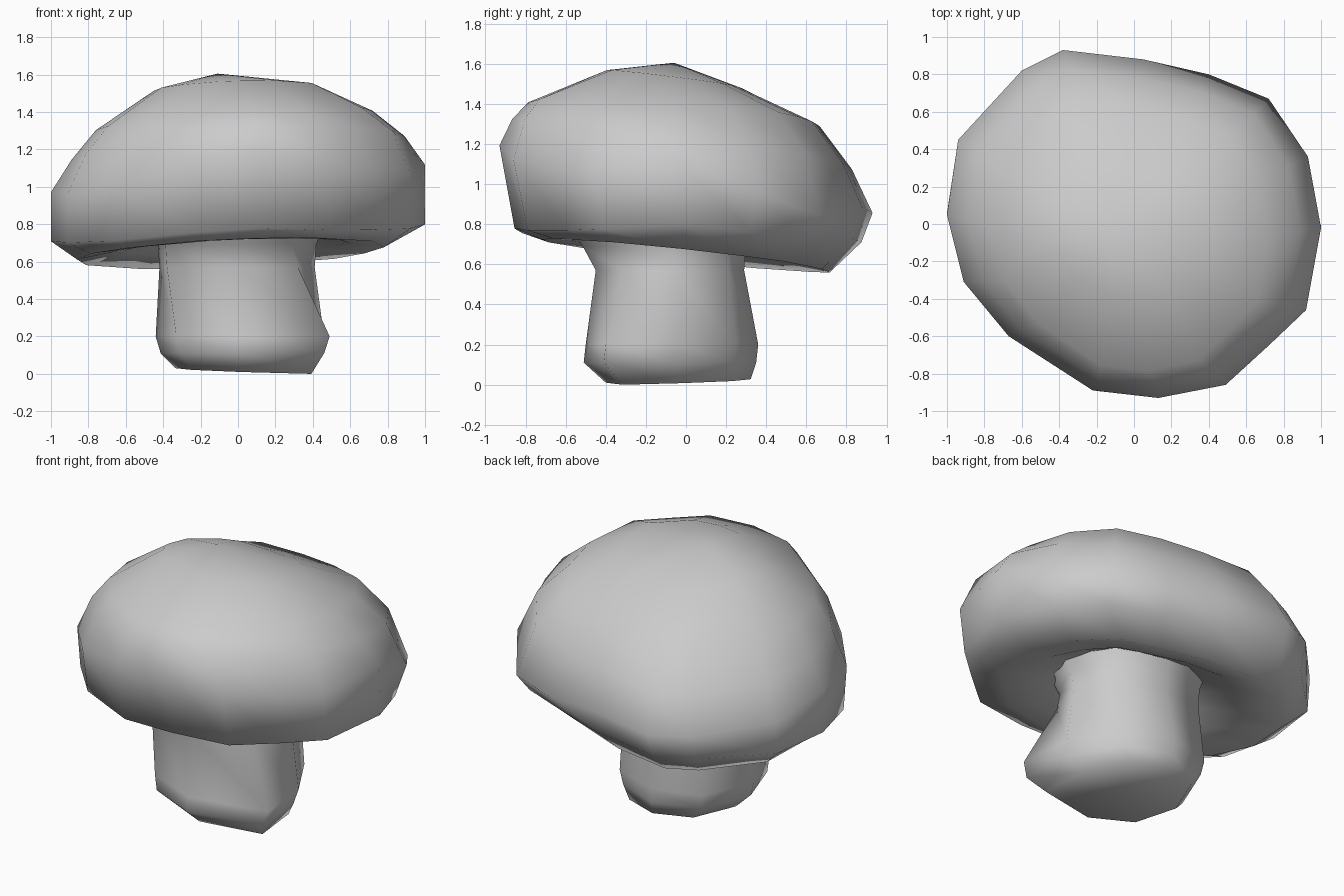
import bpy, bmesh


def loft(name, sections, top=None, bottom=None):
    """Skin rings. Section = outline, (cx, cy, sx, sy, z0, slope_x, slope_y, droop)."""
    bm = bmesh.new()
    loops = []
    for outline, (cx, cy, sx, sy, z0, ax, ay, droop) in sections:
        loop = []
        for px, py in outline:
            # droop lowers every diagonal corner except the back left one
            d = 0 if px < 0 < py else droop * abs(px * py)
            loop.append(bm.verts.new((px * sx + cx, py * sy + cy, z0 + ax * px + ay * py - d)))
        loops.append(loop)
    n = len(loops[0])
    for a, b in zip(loops, loops[1:]):
        for i in range(n):
            j = (i + 1) % n
            bm.faces.new((a[i], a[j], b[j], b[i]))
    for loop, tip in ((loops[0], top), (loops[-1], bottom)):
        if tip:
            v = bm.verts.new(tip)
            for i in range(n):
                bm.faces.new((loop[i], loop[(i + 1) % n], v))
    bmesh.ops.recalc_face_normals(bm, faces=bm.faces[:])
    mesh = bpy.data.meshes.new(name)
    bm.to_mesh(mesh)
    bm.free()
    mesh.shade_smooth()
    obj = bpy.data.objects.new(name, mesh)
    bpy.context.collection.objects.link(obj)
    return obj


# Cap: irregular outline, domed and leaning backwards, curled under at the rim
cap = [(1, -0.02), (0.93, 0.36), (0.72, 0.67), (0.4, 0.80), (0.05, 0.88),
       (-0.38, 0.93), (-0.60, 0.82), (-0.94, 0.45), (-1, 0.05), (-0.91, -0.31),
       (-0.67, -0.60), (-0.22, -0.89), (0.13, -0.93), (0.49, -0.86),
       (0.72, -0.65), (0.92, -0.46)]
# Lower edge: tucked in at the back right
low = [(x * 0.94, y * 0.94) if x > 0.3 and y > 0.3 else (x, y) for x, y in cap]
cap_sections = [
    (cap, (-0.01, -0.06, 0.44, 0.36, 1.525, 0.01, -0.045, 0)),
    (cap, (-0.02, -0.06, 0.74, 0.78, 1.355, 0.05, -0.05, 0)),
    (cap, (0.00, -0.02, 0.89, 0.91, 1.21, 0.06, -0.12, 0.04)),
    (cap, (0.00, 0.00, 1.00, 1.00, 1.05, 0.07, -0.18, 0.28)),
    (low, (0.00, 0.01, 1.00, 0.93, 0.755, 0.045, -0.03, 0.08)),
    (low, (-0.04, 0.00, 0.82, 0.77, 0.645, 0.03, -0.08, 0)),
    (low, (-0.01, -0.03, 0.60, 0.58, 0.68, 0.02, -0.04, 0)),
    (cap, (0.00, -0.07, 0.42, 0.40, 0.76, 0.00, 0.00, 0)),
]
loft("mushroom_cap", cap_sections, top=(-0.11, -0.06, 1.605))

# Stem: stubby rounded block, bulging at the foot and flaring into the cap
foot = [(0.46, -0.05), (0.29, 0.25), (0.0, 0.36), (-0.30, 0.27),
        (-0.44, -0.05), (-0.33, -0.36), (0.0, -0.50), (0.49, -0.40)]
neck = [(0.41, -0.05), (0.29, 0.21), (0.0, 0.29), (-0.29, 0.23),
        (-0.42, -0.05), (-0.38, -0.32), (0.0, -0.45), (0.32, -0.31)]
throat = [(x * 0.88, y * 0.88) if x > 0.1 and y < -0.2 else (x, y) for x, y in neck]
stem_sections = [
    (throat, (0.00, -0.03, 1.12, 1.25, 0.80, 0, 0, 0)),
    (throat, (0.00, -0.02, 1.02, 1.10, 0.69, 0, 0, 0)),
    (neck, (0.00, 0.00, 1.00, 1.00, 0.57, 0, 0, 0)),
    (foot, (0.00, 0.00, 1.00, 1.00, 0.20, 0, 0, 0)),
    (foot, (0.00, -0.01, 0.94, 1.00, 0.11, 0, 0, 0)),
    (foot, (0.01, 0.02, 0.78, 0.84, 0.02, -0.025, 0.02, 0)),
]
loft("mushroom_stem", stem_sections, bottom=(0.02, -0.05, 0.015))
